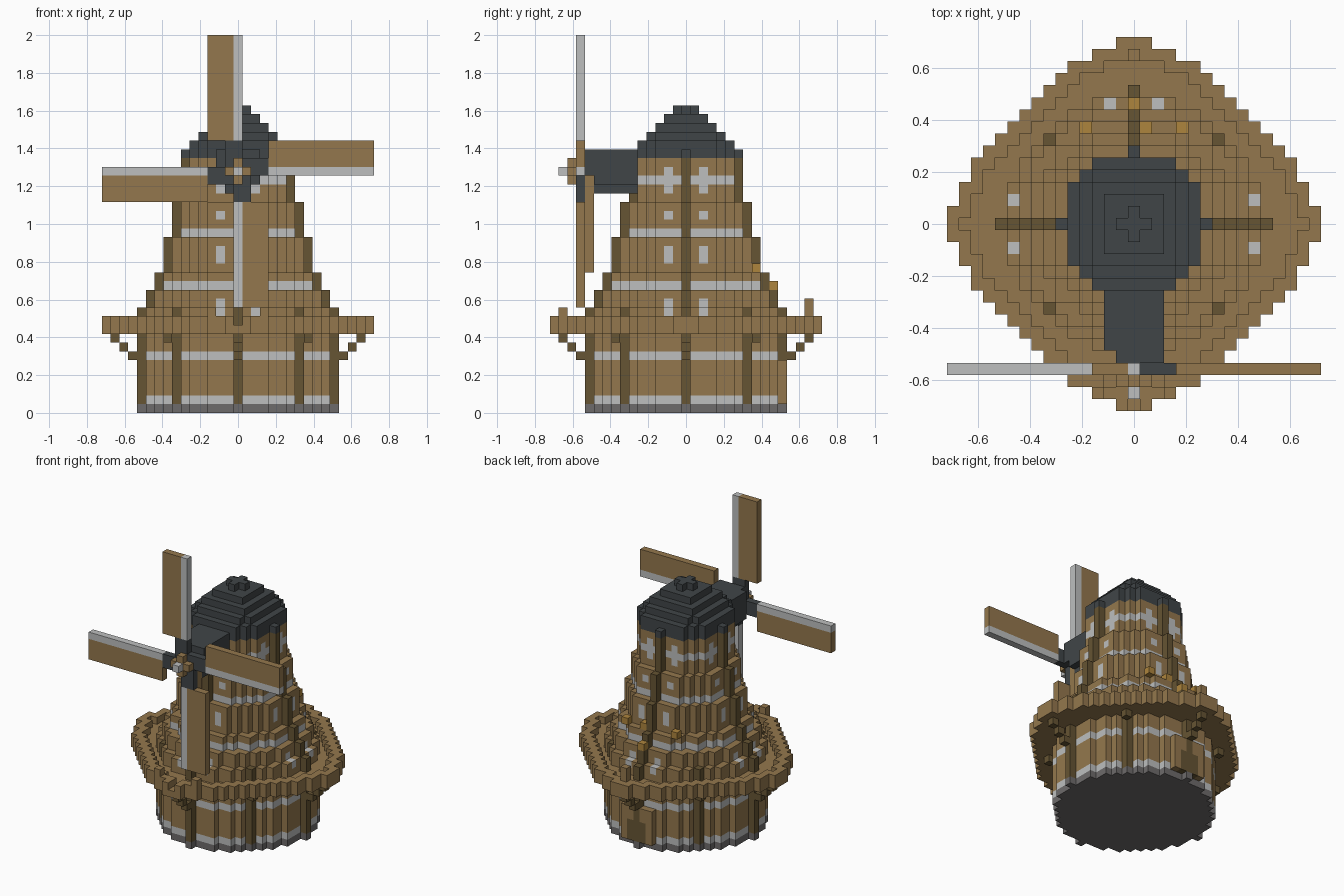
import bpy, bmesh
from mathutils import Vector

if "Cube" in bpy.data.objects:
    bpy.data.objects.remove(bpy.data.objects["Cube"])

UNIT = 2 / 43  # edge of one block

COLOURS = {
    "wood": (.296, .187, .075),
    "dark_wood": (.133, .089, .033),
    "plaster": (.51, .52, .52),
    "stone": (.155, .147, .147),
    "slate": (.051, .060, .064),
    "gold": (.42, .233, .047),
}
NAMES = list(COLOURS)
MATERIALS = []
for name, rgb in COLOURS.items():
    m = bpy.data.materials.new(name)
    m.use_nodes = True
    m.diffuse_color = (*rgb, 1)
    m.node_tree.nodes["Principled BSDF"].inputs["Base Color"].default_value = (*rgb, 1)
    MATERIALS.append(m)


def box(cells, colour, xs, ys, zs):
    """Fill an inclusive range of blocks."""
    for x in range(xs[0], xs[1] + 1):
        for y in range(ys[0], ys[1] + 1):
            for z in range(zs[0], zs[1] + 1):
                cells[x, y, z] = colour


def disc(cells, colour, r, z):
    """Fill one round layer of blocks."""
    for x in range(-r, r + 1):
        for y in range(-r, r + 1):
            if x * x + y * y <= r * r + 9:
                cells[x, y, z] = colour


def four(x, y):
    """Quarter-turn copies of a plan position."""
    return [(x, y), (-y, x), (-x, -y), (y, -x)]


def build(name, cells):
    """Skin the outside of a set of blocks."""
    bm = bmesh.new()
    verts = {}

    def vert(p):
        key = tuple(round(c * 2) for c in p)
        if key not in verts:
            verts[key] = bm.verts.new(Vector(p) * UNIT)
        return verts[key]

    for (x, y, z), colour in cells.items():
        centre = Vector((x, y, z + .5))
        for axis in range(3):
            for side in (-1, 1):
                n = Vector((0, 0, 0))
                n[axis] = side
                if (x + int(n.x), y + int(n.y), z + int(n.z)) in cells:
                    continue
                u = Vector((0, 0, 0))
                u[(axis + 1) % 3] = .5
                v = n.cross(u)
                mid = centre + n * .5
                f = bm.faces.new([vert(mid + q) for q in (-u - v, u - v, u + v, v - u)])
                f.material_index = NAMES.index(colour)
    mesh = bpy.data.meshes.new(name)
    bm.to_mesh(mesh)
    bm.free()
    for m in MATERIALS:
        mesh.materials.append(m)
    obj = bpy.data.objects.new(name, mesh)
    bpy.context.collection.objects.link(obj)


# Tower: stepped round storeys with plaster bands and corner posts
tower = {}
STOREYS = [(0, 12, 10), (12, 14, 9), (14, 16, 8), (16, 20, 7), (20, 24, 6), (24, 29, 5)]
BANDS = {1, 6, 14, 20, 26}
WINDOWS = {11, 12, 17, 18, 22, 25, 27}
for low, high, r in STOREYS:
    for z in range(low, high):
        wall = "stone" if z == 0 else "plaster" if z in BANDS else "wood"
        disc(tower, wall, r, z)
        for px, py in four(r + 1, 0):
            tower[px, py, z] = "stone" if z == 0 else "dark_wood"
        if z in WINDOWS:
            for side in (-2, 2):
                for wx, wy in four(r, side):
                    tower[wx, wy, z] = "plaster"
        if 0 < z < 12:
            for px, py in four(7, 7):
                tower[px, py, z] = "dark_wood"
build("tower", tower)

# Gallery: deck, raised rim and posts
gallery = {}


def on_deck(x, y):
    a, b = abs(x), abs(y)
    return a + b <= 18 and 2 * max(a, b) + min(a, b) <= 31


for x in range(-15, 16):
    for y in range(-15, 16):
        if not on_deck(x, y):
            continue
        gallery[x, y, 9] = "wood"
        edge = any(not on_deck(x + i, y + j) for i in (-1, 0, 1) for j in (-1, 0, 1))
        if edge and (x or y > 0 or not y):
            gallery[x, y, 10] = "wood"
box(gallery, "wood", (0, 0), (14, 14), (10, 12))
for x in (-3, 3):
    gallery[x, -14, 11] = "wood"
build("gallery", gallery)

# Brackets under the gallery
brackets = {}
for step in range(3):
    for x, y in four(12 + step, 0):
        brackets[x, y, 6 + step] = "dark_wood"
for x, y in four(8, 8):
    brackets[x, y, 8] = "dark_wood"
build("gallery_brackets", brackets)

# Roof
roof = {}
for layer, r in enumerate((5, 5, 4, 3, 2)):
    disc(roof, "slate", r, 29 + layer)
for x, y in four(6, 0):
    roof[x, y, 29] = "slate"
box(roof, "slate", (-1, 1), (0, 0), (34, 34))
box(roof, "slate", (0, 0), (-1, 1), (34, 34))
build("roof", roof)

# Housing that carries the sail shaft
housing = {}
box(housing, "slate", (-1, 1), (-10, -6), (25, 25))
box(housing, "slate", (-2, 2), (-10, -6), (26, 29))
box(housing, "slate", (-1, 2), (-11, -11), (27, 29))
build("shaft_housing", housing)

# Hub with pinwheel arms and a nose
hub = {}
box(hub, "slate", (-1, 1), (-12, -12), (26, 28))
for x, z in four(2, 0) + four(3, 0) + four(2, 1) + four(3, 1):
    hub[x, -12, 27 + z] = "slate"
for x, z in four(1, 0):
    hub[x, -13, 27 + z] = "wood"
box(hub, "plaster", (0, 0), (-14, -13), (27, 27))
build("sail_hub", hub)

# Four sails: a pale spar with a wooden board on its trailing side
for number, (ax, az) in enumerate(four(1, 0)):
    sail = {}
    for along in range(4, 16):
        for across in range(4):
            x = ax * along - az * across
            z = az * along + ax * across
            sail[x, -12, 27 + z] = "wood" if across else "plaster"
    build("sail_%d" % (number + 1), sail)

# Board hanging behind the lower sail
backing = {}
box(backing, "wood", (1, 1), (-11, -11), (16, 26))
build("sail_backing", backing)

# Back door with frame
door = {}
box(door, "wood", (-2, 2), (11, 11), (1, 5))
for x in (-1, 1):
    for z in (1, 2, 3):
        del door[x, 11, z]
        door[x, 10, z] = "dark_wood"
build("back_door", door)
for x in (-1, 1):
    leaf = {}
    box(leaf, "dark_wood", (x, x), (11, 11), (1, 3))
    build("door_leaf_left" if x > 0 else "door_leaf_right", leaf)

# Gold lamps on the back ledges
lamps = {}
for x, y, z in ((0, 10, 14), (1, 8, 16), (-4, 8, 16), (4, 8, 16)):
    lamps[x, y, z] = "gold"
build("ledge_lamps", lamps)
